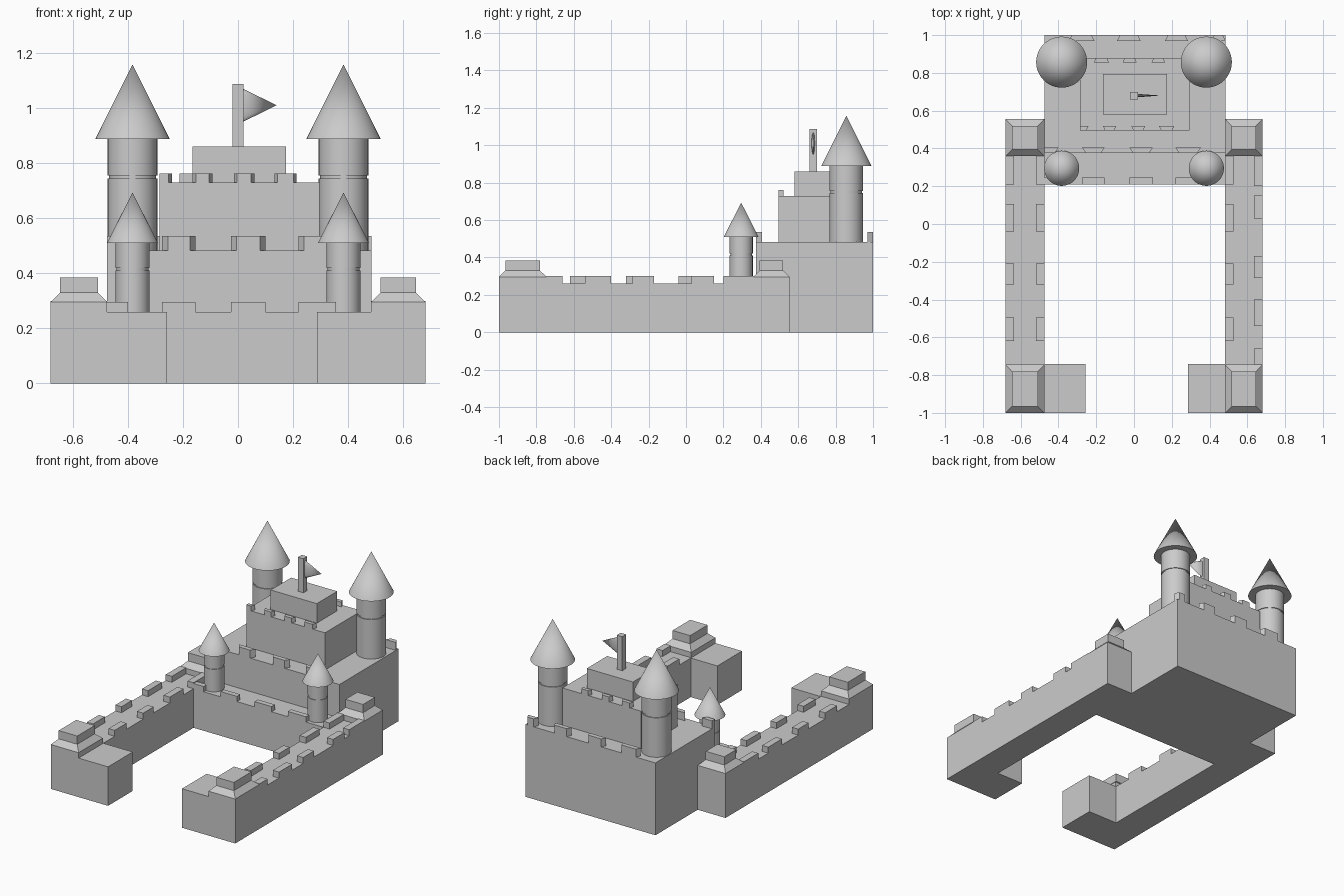
import bpy, math
from mathutils import Matrix

if "Cube" in bpy.data.objects:
    bpy.data.objects.remove(bpy.data.objects["Cube"])


def mesh_object(name, verts, faces):
    me = bpy.data.meshes.new(name)
    me.from_pydata(verts, [], faces)
    ob = bpy.data.objects.new(name, me)
    bpy.context.collection.objects.link(ob)
    return ob


def prism(name, base, top, z0, z1):
    """Closed solid between two outlines (counter-clockwise seen from above)."""
    n = len(base)
    verts = [(x, y, z0) for x, y in base] + [(x, y, z1) for x, y in top]
    faces = [tuple(range(n))[::-1], tuple(range(n, 2 * n))]
    faces += [(i, (i + 1) % n, n + (i + 1) % n, n + i) for i in range(n)]
    return mesh_object(name, verts, faces)


def rect(x0, x1, y0, y1):
    return [(x0, y0), (x1, y0), (x1, y1), (x0, y1)]


def box(name, x0, x1, y0, y1, z0, z1):
    r = rect(x0, x1, y0, y1)
    return prism(name, r, r, z0, z1)


def lathe(name, x, y, profile, n=48):
    """Round part from a (radius, z) profile whose first and last points lie on the axis."""
    verts = [(x, y, profile[0][1])]
    for r, z in profile[1:-1]:
        verts += [(x + r * math.cos(2 * math.pi * i / n),
                   y + r * math.sin(2 * math.pi * i / n), z) for i in range(n)]
    verts.append((x, y, profile[-1][1]))
    rows, last, faces = len(profile) - 2, len(verts) - 1, []
    for i in range(n):
        j = (i + 1) % n
        faces.append((0, 1 + j, 1 + i))
        for k in range(rows - 1):
            a, b = 1 + k * n, 1 + (k + 1) * n
            faces.append((a + i, a + j, b + j, b + i))
        t = 1 + (rows - 1) * n
        faces.append((t + i, t + j, last))
    ob = mesh_object(name, verts, faces)
    bpy.ops.object.select_all(action='DESELECT')
    bpy.context.view_layer.objects.active = ob
    ob.select_set(True)
    bpy.ops.object.shade_smooth_by_angle(angle=math.radians(35))
    return ob


# stepped keep
box("keep_terrace", -0.475, 0.485, 0.21, 0.375, 0, 0.26)
box("keep_lower", -0.475, 0.485, 0.375, 1.0, 0, 0.482)
box("keep_middle", -0.285, 0.295, 0.495, 0.88, 0.482, 0.73)
box("keep_top", -0.165, 0.175, 0.58, 0.795, 0.73, 0.86)

# keep battlements: one spacing pattern, scaled per tier, turned round for the back
pattern = [(-0.475, -0.40), (-0.275, -0.155), (-0.025, 0.10), (0.22, 0.355)]


def battlement(name, spans, y_out, y_in, z0, z1, slant):
    for a, b in spans:
        pts = [(a + slant, y_out), (b - slant, y_out), (b, y_in), (a, y_in)]
        if a < -0.474 or (abs(a + 0.285) < 0.001):
            pts[0] = (a, y_out)
        if y_in < y_out:
            pts.reverse()
        prism(name, pts, pts, z0, z1)


small = [(a * 0.6, b * 0.6) for a, b in pattern]
back = [(0.01 - b, 0.01 - a) for a, b in pattern]
small_back = [(-b, -a) for a, b in small[1:]]
battlement("terrace_merlon", pattern, 0.21, 0.245, 0.26, 0.295, 0)
battlement("lower_front_merlon", pattern, 0.375, 0.405, 0.482, 0.535, 0.02)
battlement("lower_back_merlon", back, 1.0, 0.97, 0.482, 0.535, 0.015)
battlement("middle_front_merlon", small, 0.495, 0.52, 0.73, 0.762, 0.012)
battlement("middle_back_merlon", small_back, 0.88, 0.855, 0.73, 0.762, 0.012)

# flag
box("flag_pole", -0.02, 0.02, 0.66, 0.70, 0.86, 1.087)
flag = lathe("flag", 0, 0, [(0, 0), (1, 0), (0, 1)], 16)
flag.data.transform(Matrix.Translation((0.018, 0.68, 1.01))
                    @ Matrix.Diagonal((0.122, 0.009, 0.06, 1))
                    @ Matrix.Rotation(math.pi / 2, 4, 'Y'))

# curtain walls, corner turrets
inner = [(-0.62, -0.495), (-0.32, -0.21), (-0.04, 0.105), (0.21, 0.36)]
right_outer = [(-0.745, -0.66), (-0.54, -0.40), (-0.285, -0.17), (0.03, 0.15), (0.2, 0.36)]
for side, x0, x1, outer in (("left", -0.68, -0.475, inner), ("right", 0.483, 0.68, right_outer)):
    box(side + "_wall", x0, x1, -0.745, 0.36, 0, 0.26)
    lo, hi = (x0, x0 + 0.045), (x1 - 0.045, x1)
    out, inn = (lo, hi) if side == "left" else (hi, lo)
    for a, b in outer:
        box(side + "_outer_merlon", *out, a, b, 0.26, 0.30)
    for a, b in inner:
        box(side + "_inner_merlon", *inn, a, b, 0.26, 0.30)
    for end, y0, y1 in (("front", -1.0, -0.745), ("back", 0.36, 0.555)):
        name = side + "_" + end + "_turret"
        box(name, x0, x1, y0, y1, 0, 0.296)
        top = rect(x0 + 0.034, x1 - 0.034, y0 + 0.034, y1 - 0.036)
        prism(name + "_slope", rect(x0, x1, y0, y1), top, 0.296, 0.33)
        prism(name + "_cap", top, top, 0.33, 0.385)

# gate blocks beside the entrance
box("left_gate_block", -0.475, -0.258, -1.0, -0.74, 0, 0.26)
box("right_gate_block", 0.287, 0.483, -1.0, -0.74, 0, 0.26)


# round towers with a groove and a cone roof
def tower(name, x, y, r, z0, groove, z1, roof_r, z2):
    g = 0.005
    lathe(name, x, y, [(0, z0), (r, z0), (r, groove - g), (r * 0.94, groove - g),
                       (r * 0.94, groove + g), (r, groove + g), (r, z1), (0, z1)])
    lathe(name + "_roof", x, y, [(0, z1), (roof_r, z1), (0, z2)])


for s in (-1, 1):
    tower("front_tower", s * 0.383, 0.295, 0.062, 0.26, 0.415, 0.51, 0.093, 0.693)
    tower("back_tower", s * 0.383, 0.857, 0.09, 0.482, 0.75, 0.888, 0.135, 1.158)
